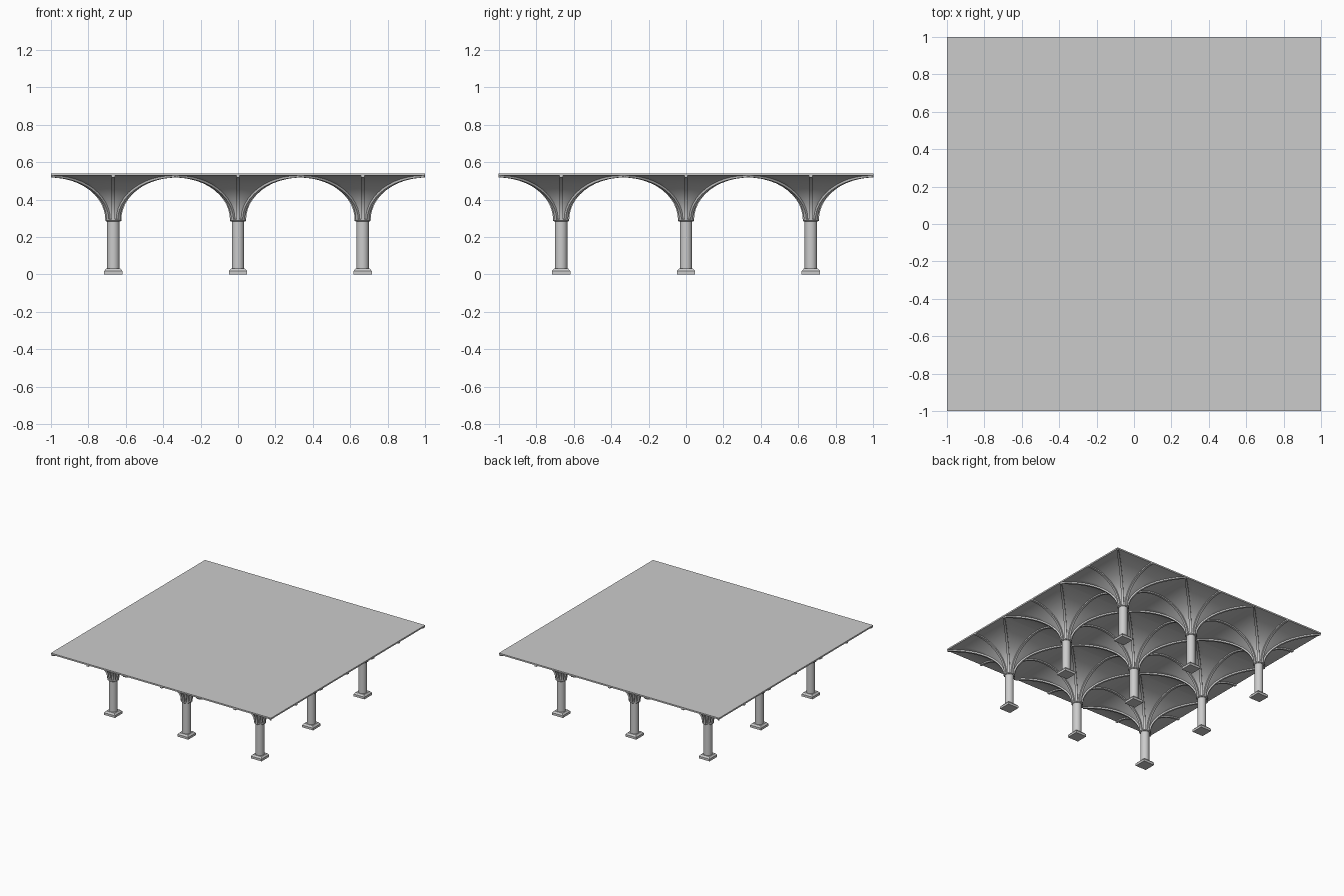
import bpy
import bmesh
from math import pi, sin, cos, radians
from mathutils import Vector

cube = bpy.data.objects.get("Cube")
if cube:
    bpy.data.objects.remove(cube, do_unlink=True)

# Main dimensions
BAY = 2 / 3              # spacing of the columns
HALF = BAY / 2
SHAFT_R = 0.033
SPRING_Z = 0.292         # where the vault leaves the column
CROWN_Z = 0.528          # underside of the roof slab
TOP_Z = 0.54
STEPS = 12               # segments along the vault curve

# Single stone colour
stone = bpy.data.materials.new("pale grey stone")
stone.use_nodes = True
stone.diffuse_color = (0.6, 0.6, 0.6, 1)
stone.node_tree.nodes["Principled BSDF"].inputs["Base Color"].default_value = (0.6, 0.6, 0.6, 1)


def finish(name, bm, smooth=True):
    """Turn a bmesh into a named stone object."""
    mesh = bpy.data.meshes.new(name)
    bm.to_mesh(mesh)
    bm.free()
    mesh.materials.append(stone)
    obj = bpy.data.objects.new(name, mesh)
    bpy.context.collection.objects.link(obj)
    if smooth:
        bpy.ops.object.select_all(action="DESELECT")
        obj.select_set(True)
        bpy.context.view_layer.objects.active = obj
        bpy.ops.object.shade_smooth_by_angle(angle=radians(35))
    return obj


def bridge(bm, rings, closed=True):
    """Join successive vertex rings with quads."""
    n = len(rings[0])
    for a, b in zip(rings, rings[1:]):
        for i in range(n if closed else n - 1):
            k = (i + 1) % n
            bm.faces.new((a[i], a[k], b[k], b[i]))


def turned(name, profile, sides, turn=0.0):
    """Revolve a (radius, height) profile and cap both ends."""
    bm = bmesh.new()
    rings = [[bm.verts.new((r * cos(2 * pi * i / sides + turn),
                            r * sin(2 * pi * i / sides + turn), z))
              for i in range(sides)] for r, z in profile]
    bridge(bm, rings)
    bm.faces.new(rings[0][::-1])
    bm.faces.new(rings[-1])
    return finish(name, bm)


def vault(angle, t):
    """Radius, height and downward normal of the fan curve, which spreads from a circle to a square."""
    reach = HALF / max(abs(cos(angle)), abs(sin(angle))) - SHAFT_R
    rise = CROWN_Z - SPRING_Z
    r = SHAFT_R + reach * (1 - cos(t))
    z = SPRING_Z + rise * sin(t)
    normal = Vector((rise * cos(t), -reach * sin(t))).normalized()
    return r, z, normal


def fan_shell():
    bm = bmesh.new()
    sides = 48
    rings = []
    for j in range(STEPS + 1):
        ring = []
        for i in range(sides):
            a = 2 * pi * i / sides
            r, z, _ = vault(a, pi / 2 * j / STEPS)
            ring.append(bm.verts.new((r * cos(a), r * sin(a), z)))
        rings.append(ring)
    bridge(bm, rings)
    return finish("fan_vault", bm)


def fan_ribs(width=0.009, depth=0.01):
    """Eight ribs on the sides and diagonals, trimmed to the bay."""
    bm = bmesh.new()
    for i in range(8):
        a = pi / 4 * i
        rings = []
        for j in range(STEPS + 1):
            r, z, n = vault(a, pi / 2 * j / STEPS)
            ring = []
            for side, out in ((-1, -0.2), (-1, 1), (1, 1), (1, -0.2)):
                rr, zz = r + n.x * depth * out, z + n.y * depth * out
                x = rr * cos(a) - side * width * sin(a)
                y = rr * sin(a) + side * width * cos(a)
                ring.append(bm.verts.new((max(-HALF, min(HALF, x)),
                                          max(-HALF, min(HALF, y)), zz)))
            rings.append(ring)
        bridge(bm, rings)
        bm.faces.new(rings[0][::-1])
        bm.faces.new(rings[-1])
    bmesh.ops.recalc_face_normals(bm, faces=bm.faces)
    return finish("vault_ribs", bm)


# Parts of one bay
P = 0.049 * 2 ** 0.5     # corner radius of the square plinth
Q = 0.038 * 2 ** 0.5
parts = [
    turned("column_plinth", [(P, 0), (P, 0.018), (Q, 0.031)], 4, pi / 4),
    turned("column_shaft", [(SHAFT_R, 0.025), (SHAFT_R, SPRING_Z)], 24),
    turned("column_capital", [(0.036, 0.282), (0.043, 0.287),
                              (0.043, 0.294), (0.036, 0.297)], 24),
    fan_shell(),
    fan_ribs(),
]

# Repeat the bay over a three by three grid
for ix in (-1, 0, 1):
    for iy in (-1, 0, 1):
        for part in parts:
            if ix == 0 and iy == 0:
                continue
            copy = part.copy()
            copy.location = (ix * BAY, iy * BAY, 0)
            bpy.context.collection.objects.link(copy)

# Flat roof slab over all bays
bm = bmesh.new()
bmesh.ops.create_cube(bm, size=1)
bmesh.ops.scale(bm, verts=bm.verts, vec=(2, 2, TOP_Z - CROWN_Z))
bmesh.ops.translate(bm, verts=bm.verts, vec=(0, 0, (TOP_Z + CROWN_Z) / 2))
finish("roof_slab", bm, smooth=False)
